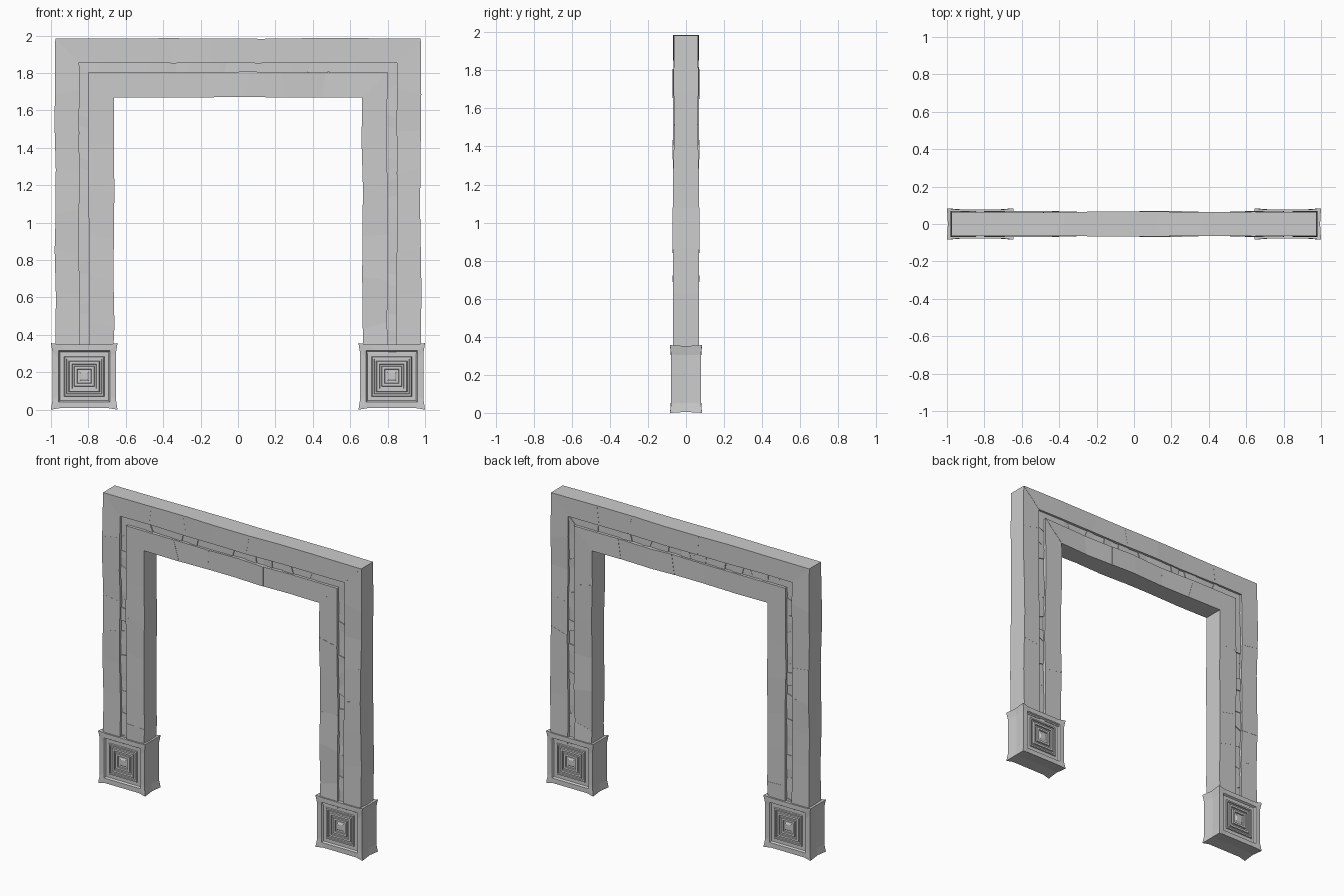
import bpy, bmesh, random

if "Cube" in bpy.data.objects:
    bpy.data.objects.remove(bpy.data.objects["Cube"])

random.seed(4)
HALF, TOP = 0.977, 1.983      # outer outline of the portal
LEG_BOTTOM = 0.30


def finish(name, bm):
    bmesh.ops.recalc_face_normals(bm, faces=bm.faces)
    me = bpy.data.meshes.new(name)
    bm.to_mesh(me)
    bm.free()
    ob = bpy.data.objects.new(name, me)
    bpy.context.collection.objects.link(ob)
    return ob


def jit(a):
    return random.uniform(-a, a)


def joints(d0, d1, leg, lintel, slant, wob):
    """Slanted joint lines (outer point, inner point) running up, across and down."""
    out = []

    def mitre(s):
        out.append(((s * (HALF - d0), TOP - d0), (s * (HALF - d1), TOP - d1)))

    def leg_joints(s, zs):
        for z in zs:
            k = 0 if z == LEG_BOTTOM else jit(slant)
            out.append(((s * (HALF - d0 + jit(wob)), z - k),
                        (s * (HALF - d1 + jit(wob)), z + k)))
    leg_joints(-1, leg)
    mitre(-1)
    for x in lintel:
        k = jit(slant)
        out.append(((x - k, TOP - d0 + jit(wob)), (x + k, TOP - d1 + jit(wob))))
    mitre(1)
    leg_joints(1, leg[::-1])
    return out


def stone_run(name, js, depth, dvar, step):
    """A course of six-sided stones between consecutive joints."""
    bm = bmesh.new()
    ends = [depth + jit(dvar) for _ in js]
    for i in range(len(js) - 1):
        (a, b), (c, d) = js[i], js[i + 1]
        e = jit(step)
        ya, yb = ends[i] + e, ends[i + 1] + e
        quad = [(a, ya), (b, ya), (d, yb), (c, yb)]
        f = [bm.verts.new((p[0], -y, p[1])) for p, y in quad]
        r = [bm.verts.new((p[0], y, p[1])) for p, y in quad]
        bm.faces.new(f)
        bm.faces.new(r[::-1])
        for k in range(4):
            n = (k + 1) % 4
            bm.faces.new((f[k], r[k], r[n], f[n]))
    return finish(name, bm)


def spread(lo, hi, n, wobble):
    step = (hi - lo) / n
    return [lo + step * i + (jit(wobble) * step if i else 0) for i in range(n)]


# Outer and inner courses of large stones
stone_run("outer_course",
          joints(0, 0.128, [LEG_BOTTOM, 0.62, 0.85, 1.06, 1.28, 1.49, 1.70],
                 [-0.62, -0.36, -0.14, 0.12, 0.38, 0.62], 0.02, 0.004),
          0.066, 0.004, 0.001)
stone_run("inner_course",
          joints(0.178, 0.313, [LEG_BOTTOM, 0.45, 0.70, 0.93, 1.17, 1.42],
                 [-0.42, -0.18, 0.05, 0.24, 0.46], 0.02, 0.004),
          0.066, 0.004, 0.001)

# Small stones set back in the channel
stone_run("channel_stones",
          joints(0.126, 0.180, [LEG_BOTTOM] + spread(0.36, 1.78, 20, 0.3),
                 spread(-0.74, 0.78, 22, 0.3), 0.014, 0.001),
          0.050, 0.002, 0.004)


# Base blocks: square loops lofted from front centre to back centre
def base(name, cx):
    bm = bmesh.new()
    # (half size, y) of the concentric steps, centre outwards
    steps = [(0.018, 0.071), (0.026, 0.066), (0.036, 0.066), (0.038, 0.074),
             (0.052, 0.074), (0.054, 0.066), (0.064, 0.066), (0.066, 0.074),
             (0.080, 0.074), (0.083, 0.066), (0.092, 0.066), (0.094, 0.073),
             (0.104, 0.073), (0.107, 0.066), (0.130, 0.066), (0.137, 0.078)]
    prof = [(h, -y, 0) for h, y in steps] + [(0.178, -0.084, 1), (0.173, 0, 1),
            (0.178, 0.084, 1)] + [(h, y, 0) for h, y in reversed(steps)]
    loops = []
    for h, y, bowed in prof:
        loop = []
        for dx, dz in ((1, 0), (0, 1), (-1, 0), (0, -1)):
            for t in (-1, -0.72, 0.72):
                mid = bowed and t != -1
                r = h - (0.008 if mid else 0)
                yy = y * (0.93 if mid else 1)
                # outward side direction (dx,dz), tangent (-dz,dx)
                loop.append(bm.verts.new((cx + dx * r - dz * t * h, yy,
                                          0.178 + dz * r + dx * t * h)))
        loops.append(loop)
    for a, b in zip(loops, loops[1:]):
        for i in range(12):
            j = (i + 1) % 12
            bm.faces.new((a[i], a[j], b[j], b[i]))
    bm.faces.new(loops[0])
    bm.faces.new(loops[-1])
    finish(name, bm)


base("left_base", -0.822)
base("right_base", 0.822)
